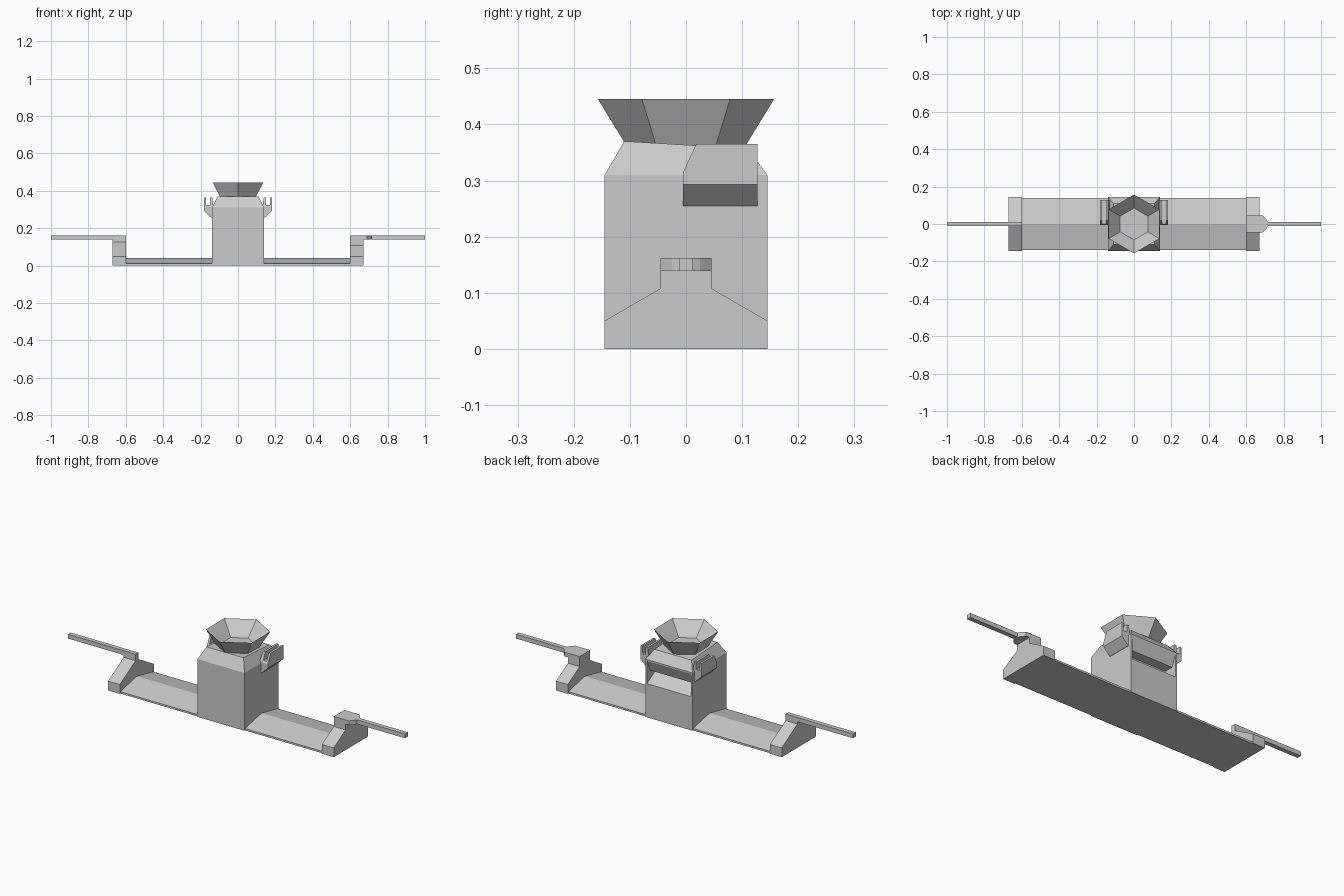
import bpy, bmesh, math
from mathutils import Vector

cube = bpy.data.objects.get("Cube")
if cube:
    bpy.data.objects.remove(cube, do_unlink=True)

grey = bpy.data.materials.new("plain_grey")
grey.use_nodes = True
grey.diffuse_color = (0.6, 0.6, 0.6, 1)
grey.node_tree.nodes["Principled BSDF"].inputs["Base Color"].default_value = (0.6, 0.6, 0.6, 1)


def finish(name, bm):
    bmesh.ops.recalc_face_normals(bm, faces=bm.faces)
    mesh = bpy.data.meshes.new(name)
    bm.to_mesh(mesh)
    bm.free()
    mesh.materials.append(grey)
    obj = bpy.data.objects.new(name, mesh)
    bpy.context.collection.objects.link(obj)
    return obj


def loft(name, rings):
    """Closed solid through rings of equal point count."""
    bm = bmesh.new()
    loops = [[bm.verts.new(p) for p in ring] for ring in rings]
    n = len(loops[0])
    for a, b in zip(loops, loops[1:]):
        for i in range(n):
            j = (i + 1) % n
            bm.faces.new((a[i], a[j], b[j], b[i]))
    bm.faces.new(loops[0])
    bm.faces.new(loops[-1])
    return finish(name, bm)


def along_x(name, profile, x0, x1):
    return loft(name, [[(x, y, z) for y, z in profile] for x in (x0, x1)])


def along_z(name, outline, z0, z1):
    return loft(name, [[(x, y, z) for x, y in outline] for z in (z0, z1)])


def mirrored(half):
    """Complete a profile whose +y half runs from bottom to top."""
    return half + [(-y, z) for y, z in reversed(half) if y]


def rect(x, y, z_front, z_back):
    return [(-x, -y, z_front), (x, -y, z_front), (x, y, z_back), (-x, y, z_back)]


def hexagon(r, z):
    return [(r * math.sin(math.radians(60 * i)), r * math.cos(math.radians(60 * i)), z)
            for i in range(6)]


# Central housing with tapered shoulders
body = loft("housing", [rect(0.14, 0.145, 0, 0), rect(0.14, 0.145, 0.31, 0.31),
                        rect(0.11, 0.11, 0.37, 0.357)])

# Slot cut into the rear of the housing
cutter = along_x("slot_cutter", [(0.146, 0.305), (0.12, 0.243), (0.07, 0.243),
                                 (0.07, 0.225), (0.146, 0.18), (0.2, 0.18), (0.2, 0.305)],
                 -0.13, 0.13)
cutter.hide_render = True
mod = body.modifiers.new("slot", "BOOLEAN")
mod.operation = "DIFFERENCE"
mod.solver = "EXACT"
mod.object = cutter
bpy.context.view_layer.objects.active = body
bpy.ops.object.modifier_apply(modifier=mod.name)
bpy.data.objects.remove(cutter, do_unlink=True)

# Six-sided hopper with a hollow bowl
loft("hopper", [hexagon(0.1, 0.352), hexagon(0.157, 0.445), hexagon(0.085, 0.372)])

# Low ridged rails and side pockets on both sides
rail = mirrored([(0.14, 0), (0.14, 0.01), (0, 0.04)])
pocket = [(0.13, 0.255), (0.142, 0.255), (0.181, 0.293), (0.181, 0.365), (0.17, 0.365),
          (0.17, 0.325), (0.15, 0.325), (0.15, 0.365), (0.138, 0.365), (0.13, 0.31)]
for side, s in (("left", 1), ("right", -1)):
    along_x(side + "_rail", rail, s * 0.13, s * 0.61)
    obj = loft(side + "_pocket", [[(s * x, y, z) for x, z in pocket] for y in (-0.005, 0.1275)])
    # Slope the upper front corner of the pocket
    bm = bmesh.new()
    bm.from_mesh(obj.data)
    cut = bmesh.ops.bisect_plane(bm, geom=bm.verts[:] + bm.edges[:] + bm.faces[:],
                                 plane_co=Vector((0, -0.005, 0.315)),
                                 plane_no=Vector((0, -0.05, 0.023)), clear_outer=True)
    edges = [e for e in cut["geom_cut"] if isinstance(e, bmesh.types.BMEdge)]
    bmesh.ops.holes_fill(bm, edges=edges)
    bmesh.ops.recalc_face_normals(bm, faces=bm.faces)
    bm.to_mesh(obj.data)
    bm.free()

# End supports: a peaked one and one with a raised neck
along_x("right_support", mirrored([(0.145, 0), (0.145, 0.05), (0, 0.134)]), -0.67, -0.6)
along_x("left_support", mirrored([(0.145, 0), (0.145, 0.05), (0.045, 0.108), (0.045, 0.162)]),
        0.6, 0.67)

# Rounded cap on the raised support
along_z("left_cap", [(0.66, -0.045), (0.69, -0.045), (0.708, -0.025), (0.714, -0.012),
                     (0.714, 0.012), (0.708, 0.025), (0.69, 0.045), (0.66, 0.045)], 0.139, 0.162)

# Thin arms
bar = mirrored([(0.012, 0.139), (0.012, 0.162)])
along_x("left_arm", bar, 0.7, 1)
along_x("right_arm", bar, -1, -0.6)
along_x("right_arm_foot", mirrored([(0.012, 0.12), (0.012, 0.14)]), -0.67, -0.6)
